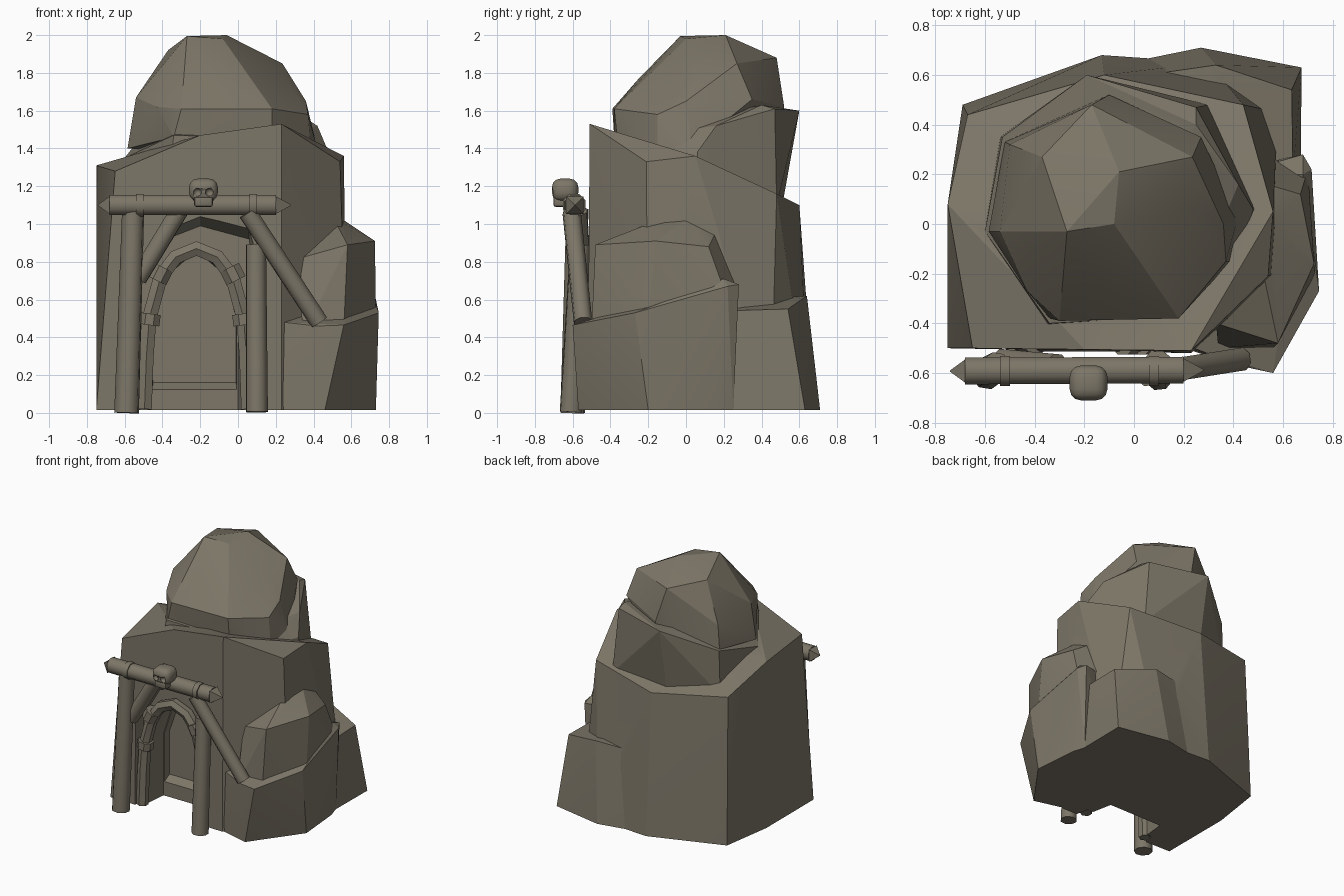
import bpy, bmesh, math
from mathutils import Vector, Matrix

if "Cube" in bpy.data.objects:
    bpy.data.objects.remove(bpy.data.objects["Cube"])

stone = bpy.data.materials.new("grey_brown_stone")
stone.diffuse_color = (0.205, 0.182, 0.138, 1)
stone.use_nodes = True
stone.node_tree.nodes["Principled BSDF"].inputs["Base Color"].default_value = stone.diffuse_color


def activate(ob):
    bpy.ops.object.select_all(action='DESELECT')
    ob.select_set(True)
    bpy.context.view_layer.objects.active = ob


def finish(name, bm, smooth=30):
    bmesh.ops.recalc_face_normals(bm, faces=bm.faces)
    me = bpy.data.meshes.new(name)
    bm.to_mesh(me)
    bm.free()
    ob = bpy.data.objects.new(name, me)
    bpy.context.collection.objects.link(ob)
    me.materials.append(stone)
    activate(ob)
    bpy.ops.object.shade_smooth_by_angle(angle=math.radians(smooth))
    return ob


def rock(name, pts, smooth=18):
    """Faceted boulder: convex hull of a few corner points."""
    bm = bmesh.new()
    for p in pts:
        bm.verts.new(p)
    bmesh.ops.convex_hull(bm, input=bm.verts)
    loose = [v for v in bm.verts if not v.link_faces]
    bmesh.ops.delete(bm, geom=loose, context='VERTS')
    bmesh.ops.dissolve_limit(bm, angle_limit=math.radians(1), verts=bm.verts, edges=bm.edges)
    return finish(name, bm, smooth)


def add_rod(bm, a, b, r1, r2, sides=8):
    a, b = Vector(a), Vector(b)
    d = b - a
    m = (Matrix.Translation((a + b) / 2) @ d.to_track_quat('Z', 'Y').to_matrix().to_4x4()
         @ Matrix.Rotation(math.pi / sides, 4, 'Z'))
    bmesh.ops.create_cone(bm, cap_ends=True, segments=sides, radius1=r1, radius2=r2,
                          depth=d.length, matrix=m)


def log(name, a, b, r1, r2=None, sides=8):
    bm = bmesh.new()
    add_rod(bm, a, b, r1, r2 or r1, sides)
    return finish(name, bm, 50)


def combine(ob, other, operation='DIFFERENCE'):
    other.hide_render = True
    mod = ob.modifiers.new("combine", 'BOOLEAN')
    mod.operation = operation
    mod.solver = 'EXACT'
    mod.object = other
    activate(ob)
    bpy.ops.object.modifier_apply(modifier=mod.name)
    bpy.data.objects.remove(other)


def section(y, pts):
    return [(x, y, z) for x, z in pts]


B = 0.015
# main rock
main = rock("rock_outcrop", [
    (-.75, -.5, B), (-.75, .08, B), (-.69, .48, B), (-.13, .68, B), (.3, .65, B),
    (.58, .45, B), (.58, -.2, B), (.23, -.52, B),
    (-.65, -.5, 1.28), (-.75, .08, 1.31), (-.67, .44, 1.15), (-.12, .6, 1.1),
    (.44, .48, 1.16), (.56, .05, 1.36), (.54, -.21, 1.33), (.23, -.51, 1.53),
    (-.2, -.505, 1.47)], 12)
parts = []
# middle tier, its rim dropping towards the left and front right
parts.append(rock("middle_rock", [
    (-.6, -.03, 1.1), (-.54, .35, 1.1), (-.19, .51, 1.1), (.3, .48, 1.1), (.49, .06, 1.3),
    (.4, -.18, 1.3), (.2, -.38, 1.3), (-.36, -.41, 1.3), (-.6, -.03, 1.35),
    (-.53, .35, 1.44), (-.19, .6, 1.6), (.25, .47, 1.61), (.25, .4, 1.63),
    (.48, .06, 1.38), (.42, .16, 1.52), (.39, -.16, 1.36), (.2, -.37, 1.45),
    (-.34, -.4, 1.47)], 14))
# dome boulder on top, sunk into the middle tier
parts.append(rock("top_rock", [
    (-.54, -.03, 1.67), (-.43, -.27, 1.62), (-.3, -.39, 1.61), (.18, -.38, 1.61),
    (.37, -.15, 1.58), (.36, .0, 1.65), (.27, .35, 1.66), (-.1, .52, 1.62), (-.5, .32, 1.62),
    (-.34, -.38, 1.46), (.18, -.365, 1.46), (.39, -.15, 1.35), (.42, .03, 1.4),
    (-.585, -.03, 1.4), (-.52, .33, 1.44), (-.1, .5, 1.46),
    (-.27, -.03, 1.995), (-.06, .21, 2.0), (-.08, .0, 1.98), (-.37, .27, 1.92),
    (.235, .27, 1.85), (.235, .07, 1.8), (-.17, .48, 1.88), (-.17, -.25, 1.77)], 25))
# rocks piled on the right side
parts.append(rock("low_side_rock", [
    (.2, -.5, B), (.46, -.57, B), (.73, -.2, B), (.7, .15, B), (.3, .2, B),
    (.24, -.5, .48), (.42, -.57, .46), (.56, -.6, .465), (.745, -.27, .53),
    (.715, .22, .67), (.68, .2, .71), (.4, .2, .7), (.68, .28, .68), (.67, .25, B)], 12))
parts.append(rock("upper_side_rock", [
    (.34, -.5, .4), (.56, -.5, .45), (.73, -.2, .5), (.7, .22, .6), (.4, .2, .5),
    (.33, -.4, .82), (.58, -.48, .89), (.725, -.16, .91), (.67, .12, .88),
    (.56, 0, 1.02), (.5, .17, .98), (.5, -.1, 1.04), (.5, .28, .72)], 22))
parts.append(rock("back_side_rock", [
    (.27, .71, B), (.675, .63, B), (.665, .42, B), (.67, .15, B), (.0, .655, B), (.1, .3, B),
    (.33, .64, .62), (.635, .54, .55), (.64, .2, .54), (.05, .6, .6), (.2, .3, .6)], 12))
for p in parts:
    combine(main, p, 'UNION')

# cave mouth: wide porch, an alcove open at the ground, and a raised sloping floor behind
combine(main, rock("porch_cutter", section(-.65, (
    (-.56, -.1), (-.55, .7), (-.44, 1.02), (-.2, 1.12), (.05, 1.06), (.13, .8), (.13, -.1)))
    + section(-.42, (
        (-.52, -.1), (-.52, .68), (-.38, .92), (-.2, .99), (.06, .92), (.09, .6), (.08, -.1)))))
combine(main, rock("alcove_cutter", section(-.46, (
    (-.48, -.1), (-.48, .5), (-.39, .75), (-.22, .88), (-.05, .75), (.04, .5), (.04, -.1)))
    + section(-.26, (
        (-.46, -.1), (-.46, .5), (-.38, .745), (-.22, .875), (-.06, .745), (0, .5), (0, -.1)))))
combine(main, rock("tunnel_cutter", section(-.3, (
    (-.455, .1), (-.455, .5), (-.375, .74), (-.22, .87), (-.065, .74), (-.005, .5), (-.005, .1)))
    + section(-.2, (
        (-.45, .16), (-.45, .5), (-.37, .73), (-.22, .86), (-.07, .73), (-.01, .5), (-.01, .16)))))
activate(main)
bpy.ops.object.shade_smooth_by_angle(angle=math.radians(18))

# posts and braces
log("left_post", (-.59, -.6, 0), (-.555, -.575, 1.08), .067, .06)
log("right_post", (.1, -.61, .005), (.095, -.56, .89), .061, .056)
log("right_brace", (.05, -.605, 1.06), (.43, -.545, .48), .05)
log("left_brace", (-.31, -.57, 1.07), (-.53, -.55, .71), .05)

# lintel beam with sharpened ends and two bindings
bm = bmesh.new()
y0, y1, z = -.592, -.588, 1.1
add_rod(bm, (-.68, y0, z), (.2, y1, z), .058, .058)
add_rod(bm, (-.68, y0, z), (-.74, y0, z), .066, .004, 4)
add_rod(bm, (.2, y1, z), (.28, y1, z), .066, .004, 4)
for x in (-.52, .08):
    add_rod(bm, (x - .02, y0, z), (x + .02, y0, z), .065, .065)
finish("lintel_beam", bm, 50)

# arch frame inside the mouth, mirrored about its centre
CX, AY = -.22, -.47
half = [(.275, .02), (.265, .3), (.25, .5), (.19, .72), (.11, .825)]
path = [(CX - dx, z) for dx, z in half] + [(CX, .87)] + [(CX + dx, z) for dx, z in half[::-1]]
cu = bpy.data.curves.new("arch_frame", 'CURVE')
cu.dimensions = '3D'
cu.bevel_depth = .044
cu.bevel_resolution = 1
cu.use_fill_caps = True
sp = cu.splines.new('POLY')
sp.points.add(len(path) - 1)
for p, (x, z) in zip(sp.points, path):
    p.co = (x, AY, z, 1)
arch = bpy.data.objects.new("arch_frame", cu)
bpy.context.collection.objects.link(arch)
activate(arch)
bpy.ops.object.convert(target='MESH')
arch = bpy.context.object
arch.data.materials.clear()
arch.data.materials.append(stone)
bpy.ops.object.shade_smooth_by_angle(angle=math.radians(40))

# arch bindings
bm = bmesh.new()
for s in (-1, 1):
    for a, b in (((.252, .465), (.244, .525)), ((.21, .7), (.175, .77))):
        add_rod(bm, (CX + s * a[0], AY, a[1]), (CX + s * b[0], AY, b[1]), .06, .06)
finish("arch_bindings", bm, 30)

# skull on the beam: rounded block with eye sockets and a jaw
SX, SY = -.183, -.64


def rounded_block(name, centre, size, offset, segs):
    b = bmesh.new()
    bmesh.ops.create_cube(b, size=1, matrix=Matrix.Translation(centre) @ Matrix.Diagonal((*size, 1)))
    bmesh.ops.bevel(b, geom=b.edges[:], offset=offset, segments=segs, affect='EDGES', profile=.5)
    return finish(name, b, 40)


skull = rounded_block("skull", (SX, SY, 1.18), (.152, .14, .12), .045, 3)
bm = bmesh.new()
for s in (-1, 1):
    bmesh.ops.create_icosphere(bm, subdivisions=2, radius=.022,
                               matrix=Matrix.Translation((SX + s * .032, SY - .068, 1.168)))
combine(skull, finish("eye_cutter", bm))
rounded_block("skull_jaw", (SX, SY - .01, 1.12), (.1, .105, .06), .014, 2)
